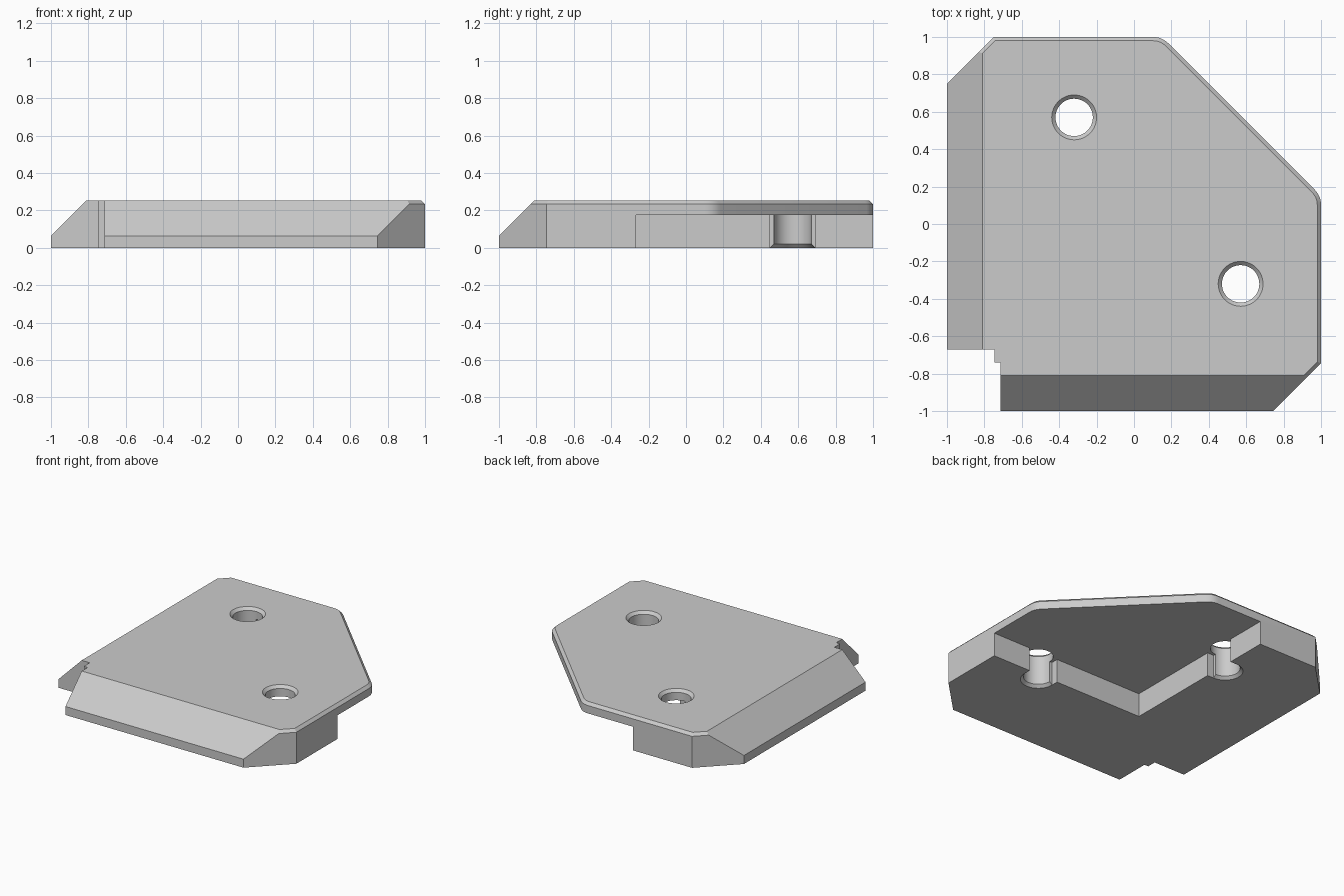
import bpy, bmesh
from math import sin, cos, tau, radians
from mathutils import Vector

cube = bpy.data.objects.get("Cube")
if cube:
    bpy.data.objects.remove(cube, do_unlink=True)

TOP = 0.253       # full height of the plate
EDGE = 0.02       # small edge chamfer
WALL = -0.267     # inner walls of the underside pocket
HOLES = [(-0.32, 0.57), (0.57, -0.32)]

grey = bpy.data.materials.new("light_grey")
grey.use_nodes = True
colour = (0.6, 0.6, 0.6, 1)
grey.diffuse_color = colour
grey.node_tree.nodes["Principled BSDF"].inputs["Base Color"].default_value = colour


def finish(bm, name):
    bmesh.ops.recalc_face_normals(bm, faces=bm.faces[:])
    mesh = bpy.data.meshes.new(name)
    bm.to_mesh(mesh)
    bm.free()
    mesh.materials.append(grey)
    obj = bpy.data.objects.new(name, mesh)
    bpy.context.collection.objects.link(obj)
    return obj


def prism(points, z0, z1):
    bm = bmesh.new()
    face = bm.faces.new([bm.verts.new((x, y, z0)) for x, y in points])
    top = bmesh.ops.extrude_face_region(bm, geom=[face])["geom"]
    verts = [v for v in top if isinstance(v, bmesh.types.BMVert)]
    bmesh.ops.translate(bm, verts=verts, vec=(0, 0, z1 - z0))
    return bm


def lathe(profile, cx, cy, n=48):
    bm = bmesh.new()
    rings = [[bm.verts.new((cx + r * cos(tau * i / n), cy + r * sin(tau * i / n), z))
              for i in range(n)] for r, z in profile]
    for a, b in zip(rings, rings[1:]):
        for i in range(n):
            j = (i + 1) % n
            bm.faces.new((a[i], a[j], b[j], b[i]))
    bm.faces.new(rings[0])
    bm.faces.new(rings[-1])
    return bm


def slice_off(bm, point, normal):
    geom = bm.verts[:] + bm.edges[:] + bm.faces[:]
    cut = bmesh.ops.bisect_plane(bm, geom=geom, dist=1e-6, plane_co=point,
                                 plane_no=normal, clear_outer=True)
    edges = [e for e in cut["geom_cut"] if isinstance(e, bmesh.types.BMEdge)]
    bmesh.ops.holes_fill(bm, edges=edges, sides=0)


def rounded(a, corner, b, n=6):
    a, c, b = Vector(a), Vector(corner), Vector(b)
    return [tuple(a * (1 - t) ** 2 + c * 2 * t * (1 - t) + b * t * t)
            for t in (i / n for i in range(n + 1))]


# Plate outline: chamfered chain plus the notch at the front corner
round_back = rounded((0.10, 1), (0.15, 1), (0.185, 0.965))
round_side = [(y, x) for x, y in reversed(round_back)]
chain = [(-1, 0.75), (-0.75, 1)] + round_back + round_side + [(1, -0.745), (0.745, -1)]
notch = [(-0.713, -1), (-0.713, -0.74), (-0.745, -0.74), (-0.745, -0.672), (-1, -0.672)]
bm = prism(chain + notch, 0, TOP)

# Small chamfers on the back edges, wide slopes on left and front
for (ax, ay), (bx, by) in zip(chain, chain[1:]):
    out = Vector((ay - by, bx - ax, 0)).normalized()
    slice_off(bm, Vector((ax, ay, TOP)) - out * EDGE, out + Vector((0, 0, 1)))
slice_off(bm, (-0.81, 0, TOP), (-1, 0, 1))
slice_off(bm, (0, -0.81, TOP), (0, -1, 1))
plate = finish(bm, "corner_plate")

# Underside pocket, with a relief beside each hole
arm = [(0.45, WALL), (0.45, -0.32), (0.69, -0.32), (0.69, WALL), (1.1, WALL)]
pocket = [(WALL, WALL)] + arm + [(1.1, 1.1)] + [(y, x) for x, y in reversed(arm)]
cutters = [finish(prism(pocket, -0.1, 0.175), "pocket_cutter")]

# Bolt holes, countersunk on both faces
bore = [(0.13, -0.01), (0.1, EDGE), (0.1, TOP - EDGE), (0.13, TOP + 0.01)]
cutters += [finish(lathe(bore, x, y), "hole_cutter") for x, y in HOLES]

bpy.ops.object.select_all(action="DESELECT")
bpy.context.view_layer.objects.active = plate
plate.select_set(True)
for cutter in cutters:
    mod = plate.modifiers.new("cut", "BOOLEAN")
    mod.operation = "DIFFERENCE"
    mod.solver = "EXACT"
    mod.object = cutter
    bpy.ops.object.modifier_apply(modifier=mod.name)
    bpy.data.objects.remove(cutter, do_unlink=True)

bpy.ops.object.shade_smooth_by_angle(angle=radians(25))
